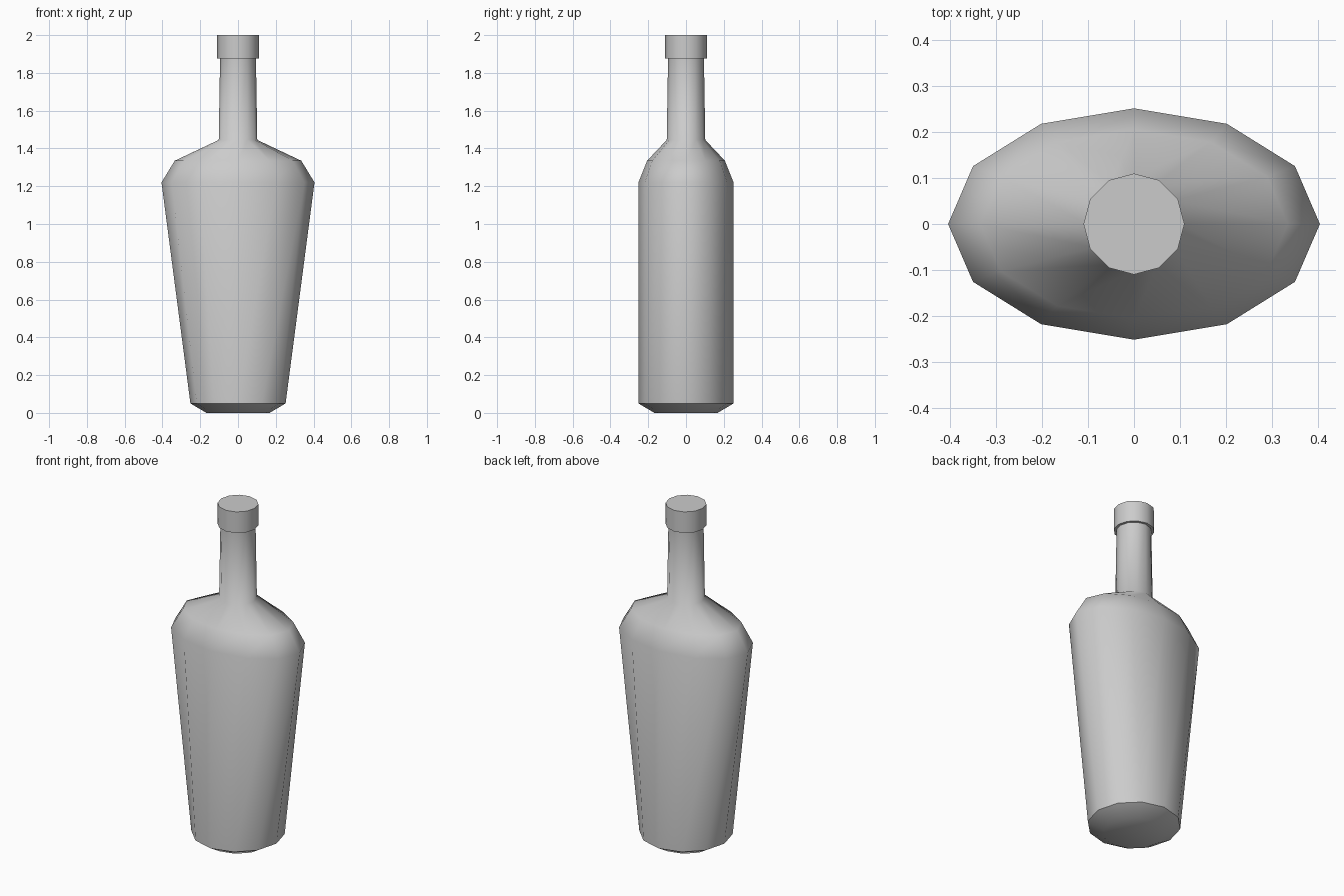
import bpy, bmesh
from math import sin, cos, pi

if "Cube" in bpy.data.objects:
    bpy.data.objects.remove(bpy.data.objects["Cube"])

SIDES = 12


def loft(name, rings, sharp_rings=(), close_bottom=False, close_top=False):
    """Skin elliptical rings given as (z, x radius, y radius)."""
    bm = bmesh.new()
    loops = [[bm.verts.new((rx * cos(2 * pi * i / SIDES), ry * sin(2 * pi * i / SIDES), z))
              for i in range(SIDES)] for z, rx, ry in rings]
    for a, b in zip(loops, loops[1:]):
        for i in range(SIDES):
            j = (i + 1) % SIDES
            bm.faces.new((a[i], a[j], b[j], b[i]))
    if close_bottom:
        bm.faces.new(loops[0][::-1])
    if close_top:
        bm.faces.new(loops[-1])
    for f in bm.faces:
        f.smooth = True
    for r in sharp_rings:
        for i in range(SIDES):
            bm.edges.get((loops[r][i], loops[r][(i + 1) % SIDES])).smooth = False
    mesh = bpy.data.meshes.new(name)
    bm.to_mesh(mesh)
    bm.free()
    obj = bpy.data.objects.new(name, mesh)
    bpy.context.collection.objects.link(obj)
    return obj


# Bottle: round base, flaring to an oval shoulder, back to a round neck
loft("bottle", [
    (0.0, 0.167, 0.167),
    (0.05, 0.252, 0.252),
    (1.22, 0.405, 0.252),
    (1.335, 0.335, 0.206),
    (1.445, 0.102, 0.102),
    (1.875, 0.095, 0.095),
], sharp_rings=(1,), close_bottom=True)

# Cap: underside lip, side wall and flat top
loft("cap", [
    (1.875, 0.095, 0.095),
    (1.875, 0.11, 0.11),
    (2.0, 0.11, 0.11),
], sharp_rings=(1, 2), close_top=True)
